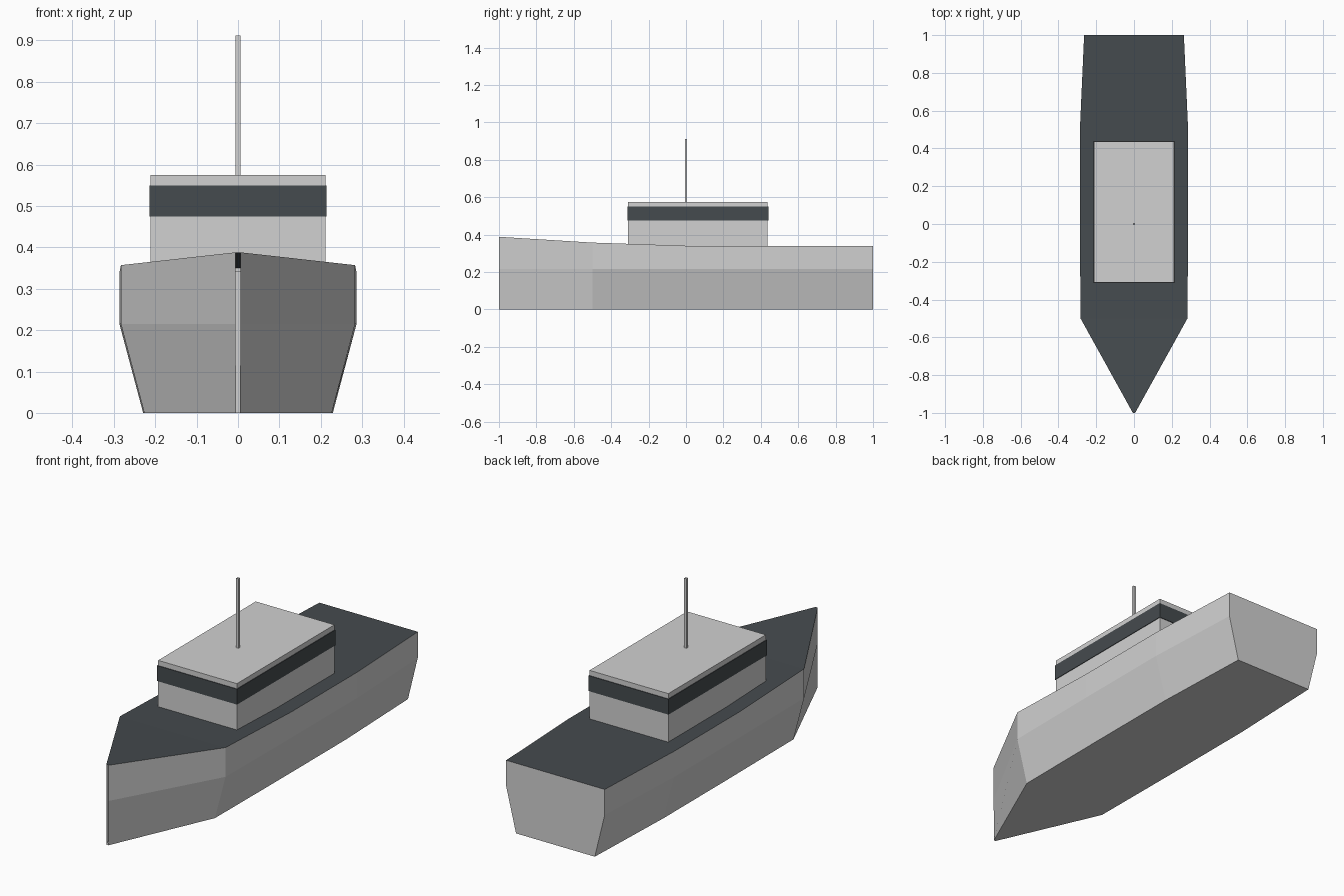
import bpy
import bmesh

cube = bpy.data.objects.get("Cube")
if cube:
    bpy.data.objects.remove(cube, do_unlink=True)


def material(name, rgb):
    mat = bpy.data.materials.new(name)
    mat.use_nodes = True
    mat.diffuse_color = (*rgb, 1)
    mat.node_tree.nodes["Principled BSDF"].inputs["Base Color"].default_value = (*rgb, 1)
    return mat


light_grey = material("light grey paint", (0.64, 0.64, 0.64))
dark_slate = material("dark slate", (0.060, 0.070, 0.077))


def finish(name, bm, mats):
    bmesh.ops.recalc_face_normals(bm, faces=bm.faces)
    mesh = bpy.data.meshes.new(name)
    bm.to_mesh(mesh)
    bm.free()
    for mat in mats:
        mesh.materials.append(mat)
    obj = bpy.data.objects.new(name, mesh)
    bpy.context.collection.objects.link(obj)
    return obj


def box(name, half_x, y0, y1, z0, z1, mat):
    bm = bmesh.new()
    bmesh.ops.create_cube(bm, size=1)
    for v in bm.verts:
        v.co.x *= 2 * half_x
        v.co.y = y1 if v.co.y > 0 else y0
        v.co.z = z1 if v.co.z > 0 else z0
    return finish(name, bm, [mat])


# Hull: lofted cross-sections (y, half width, sheer height), with the deck on top
STATIONS = [(-1, 0.006, 0.388), (-0.5, 0.283, 0.357), (0, 0.2865, 0.34),
            (0.5, 0.2865, 0.34), (1, 0.264, 0.34)]
KNUCKLE = 0.215
FLOOR_RATIO = 0.8

bm = bmesh.new()
rings = []
for y, w, top in STATIONS:
    side = [(w * FLOOR_RATIO, 0), (w, KNUCKLE), (w, top)]
    outline = side + [(-x, z) for x, z in reversed(side)]
    rings.append([bm.verts.new((x, y, z)) for x, z in outline])
count = len(rings[0])
for a, b in zip(rings, rings[1:]):
    for i in range(count):
        j = (i + 1) % count
        face = bm.faces.new((a[i], a[j], b[j], b[i]))
        face.material_index = 1 if i == 2 else 0   # deck strip
bm.faces.new(rings[-1])                            # transom; the stem slit stays open
finish("hull", bm, [light_grey, dark_slate])

# Superstructure
box("cabin", 0.211, -0.31, 0.437, 0.34, 0.575, light_grey)

# Window band: four walls wrapped just outside the cabin
bm = bmesh.new()
corners = [(-0.214, -0.313), (0.214, -0.313), (0.214, 0.44), (-0.214, 0.44)]
inner = [(-0.21, -0.309), (0.21, -0.309), (0.21, 0.436), (-0.21, 0.436)]
loops = [[bm.verts.new((x, y, z)) for x, y in ring]
         for ring, z in ((corners, 0.475), (corners, 0.55), (inner, 0.55), (inner, 0.475))]
for k in range(4):
    a, b = loops[k], loops[(k + 1) % 4]
    for i in range(4):
        j = (i + 1) % 4
        bm.faces.new((a[i], a[j], b[j], b[i]))
finish("window_band", bm, [dark_slate])

# Mast
box("mast", 0.006, -0.006, 0.006, 0.57, 0.912, light_grey)
